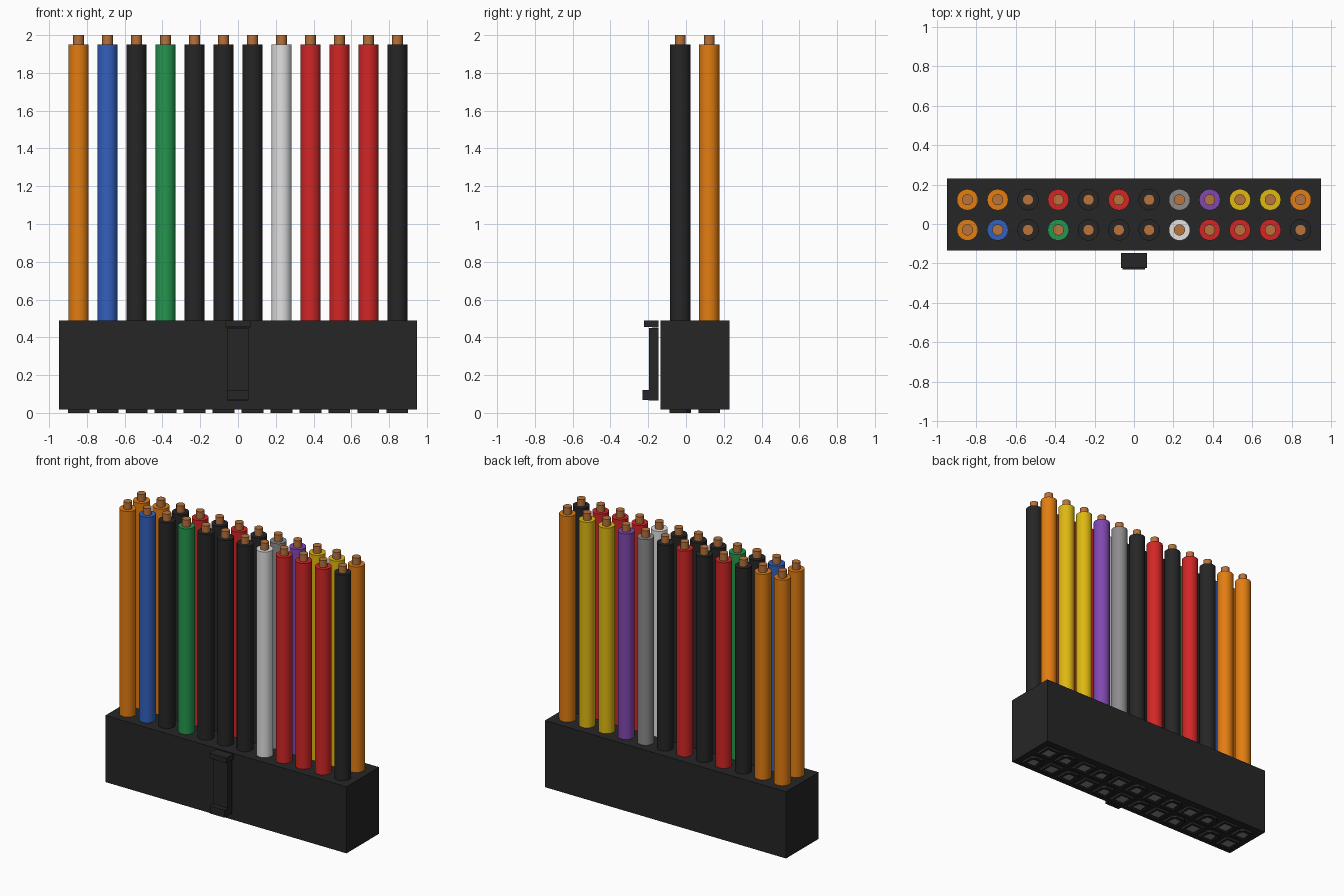
import bpy, bmesh
from math import radians

if "Cube" in bpy.data.objects:
    bpy.data.objects.remove(bpy.data.objects["Cube"])


def material(name, rgb):
    lin = [((c / 255 + 0.055) / 1.055) ** 2.4 for c in rgb]
    m = bpy.data.materials.new(name)
    m.use_nodes = True
    m.diffuse_color = (*lin, 1)
    m.node_tree.nodes["Principled BSDF"].inputs["Base Color"].default_value = (*lin, 1)
    return m


MATS = {n: material(n, c) for n, c in {
    "black": (38, 38, 38), "orange": (226, 125, 18), "red": (210, 38, 38),
    "yellow": (222, 184, 18), "purple": (128, 72, 176), "grey": (140, 140, 140),
    "blue": (50, 96, 190), "green": (36, 150, 78), "white": (225, 225, 225),
    "copper": (184, 115, 60)}.items()}


def finish(name, bm, *colours):
    bmesh.ops.recalc_face_normals(bm, faces=bm.faces)
    mesh = bpy.data.meshes.new(name)
    bm.to_mesh(mesh)
    bm.free()
    for c in colours:
        mesh.materials.append(MATS[c])
    ob = bpy.data.objects.new(name, mesh)
    bpy.context.collection.objects.link(ob)
    return ob


def prism(name, outline, x0, x1):
    """Extrude a y-z outline along x."""
    bm = bmesh.new()
    face = bm.faces.new([bm.verts.new((x0, y, z)) for y, z in outline])
    ext = bmesh.ops.extrude_face_region(bm, geom=[face])
    bmesh.ops.translate(bm, vec=(x1 - x0, 0, 0),
                        verts=[v for v in ext["geom"] if isinstance(v, bmesh.types.BMVert)])
    return finish(name, bm, "black")


def box_outline(y0, y1, z0, z1):
    return [(y0, z0), (y1, z0), (y1, z1), (y0, z1)]


def cylinder(name, colour, x, y, radius, z0, z1):
    bpy.ops.mesh.primitive_cylinder_add(vertices=24, radius=radius, depth=z1 - z0,
                                        location=(x, y, (z0 + z1) / 2))
    ob = bpy.context.object
    ob.name = name
    ob.data.materials.append(MATS[colour])
    bpy.ops.object.shade_smooth_by_angle(angle=radians(35))


def socket(name, x, y, chamfered):
    """Shallow socket lip with a recessed metal contact underneath."""
    h, c = 0.057, 0.025
    if chamfered:
        pts = [(-h, -h), (h, -h), (h, h - c), (h - c, h), (c - h, h), (-h, h - c)]
    else:
        pts = [(-h, -h), (h, -h), (h, h), (-h, h)]
    bm = bmesh.new()
    base = bm.faces.new([bm.verts.new((x + px, y + py, 0.02)) for px, py in pts])
    ext = bmesh.ops.extrude_face_region(bm, geom=[base])
    bmesh.ops.translate(bm, vec=(0, 0, -0.02),
                        verts=[v for v in ext["geom"] if isinstance(v, bmesh.types.BMVert)])
    bm.normal_update()
    low = min(bm.faces, key=lambda f: f.calc_center_median().z)
    bmesh.ops.inset_region(bm, faces=[low], thickness=0.035)
    bmesh.ops.translate(bm, vec=(0, 0, 0.006), verts=low.verts)
    low.material_index = 1
    finish(name, bm, "black", "grey")


# Connector housing
prism("housing", box_outline(-0.135, 0.23, 0.017, 0.49), -0.947, 0.947)

# Latch standing just clear of the front face
prism("latch_arm", box_outline(-0.196, -0.146, 0.07, 0.45), -0.058, 0.056)
prism("latch_top", [(-0.222, 0.455), (-0.146, 0.452), (-0.146, 0.49), (-0.222, 0.49)],
      -0.067, 0.065)
prism("latch_hook", [(-0.23, 0.068), (-0.146, 0.065), (-0.146, 0.122), (-0.23, 0.122)],
      -0.058, 0.056)

# Two rows of wires, listed from right to left
ROWS = {
    "front": (-0.03, "orange blue black green black black black white red red red black"),
    "back": (0.123, "orange orange black red black red black grey purple yellow yellow orange"),
}
for r, (row, (y, colours)) in enumerate(ROWS.items()):
    for i, colour in enumerate(colours.split()):
        x = (i - 5.5) * 0.1535
        cylinder(f"{row}_wire_{i + 1}", colour, x, y, 0.054, 0.45, 1.95)
        cylinder(f"{row}_wire_core_{i + 1}", "copper", x, y, 0.028, 1.9, 2.0)
        socket(f"{row}_socket_{i + 1}", x, y, (i + r) % 2 == 1)
